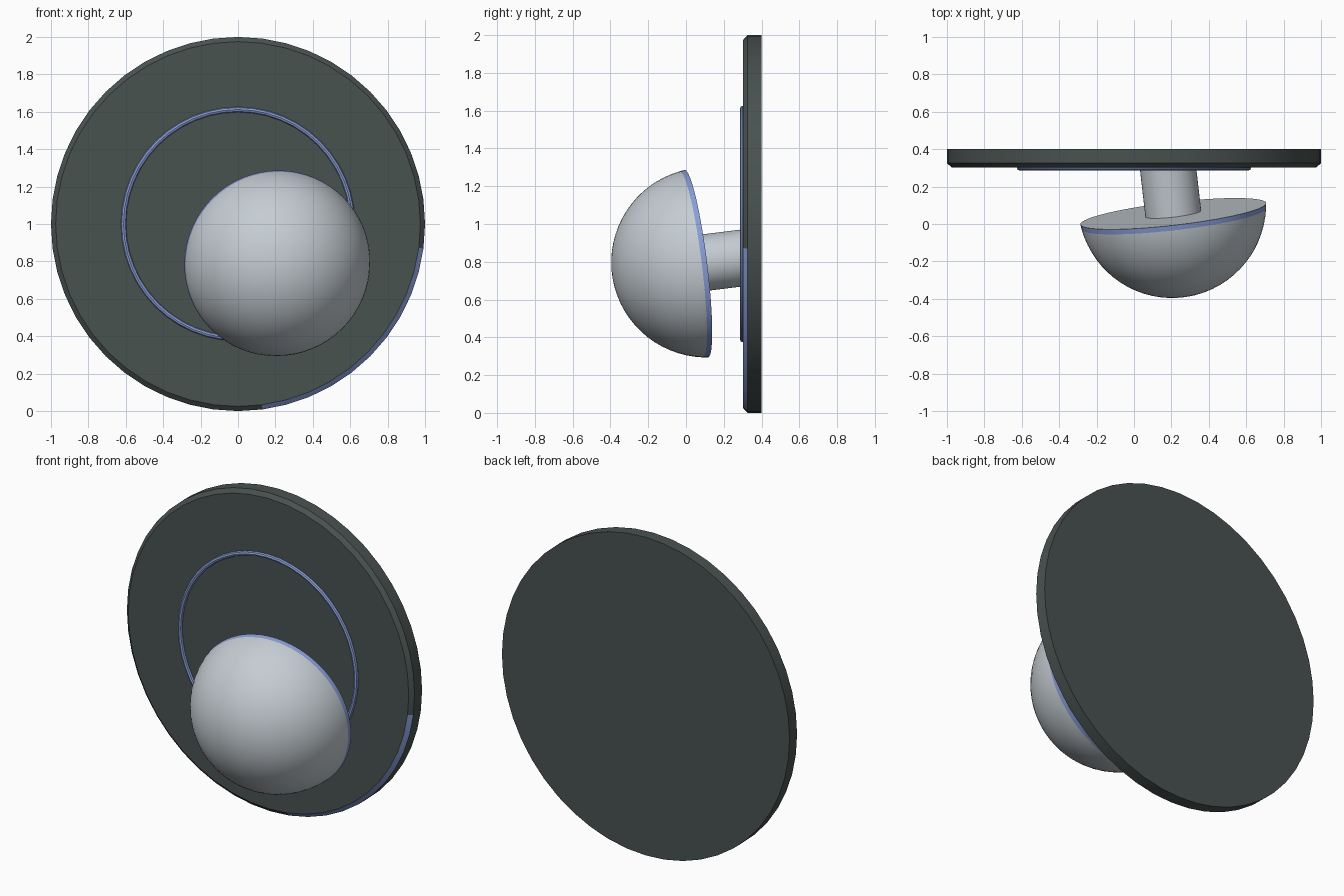
import bpy
import bmesh
from math import sin, cos, asin, pi
from mathutils import Vector

if "Cube" in bpy.data.objects:
    bpy.data.objects.remove(bpy.data.objects["Cube"])


def material(name, color):
    m = bpy.data.materials.new(name)
    m.use_nodes = True
    m.diffuse_color = (*color, 1)
    bsdf = m.node_tree.nodes["Principled BSDF"]
    bsdf.inputs["Base Color"].default_value = (*color, 1)
    bsdf.inputs["Roughness"].default_value = 0.6
    return m


dark = material("dark slate", (0.066, 0.085, 0.081))
grey = material("light grey", (0.56, 0.61, 0.65))
blue = material("soft blue", (0.25, 0.34, 0.67))


def lathe(name, profile, center, axis, steps, mats, accent=None, closed=False):
    """Revolve (radius, height) points about an axis; accent faces use the second material."""
    bm = bmesh.new()
    verts = [bm.verts.new((r, 0, h)) for r, h in profile]
    pairs = list(zip(verts, verts[1:]))
    if closed:
        pairs.append((verts[-1], verts[0]))
    for a, b in pairs:
        bm.edges.new((a, b))
    bmesh.ops.spin(bm, geom=bm.verts[:] + bm.edges[:], cent=(0, 0, 0),
                   axis=(0, 0, 1), angle=2 * pi, steps=steps)
    bmesh.ops.remove_doubles(bm, verts=bm.verts[:], dist=0.0001)
    bmesh.ops.recalc_face_normals(bm, faces=bm.faces[:])
    rot = Vector(axis).to_track_quat("Z", "Y").to_matrix().to_4x4()
    bmesh.ops.transform(bm, matrix=rot, verts=bm.verts[:])
    normal = Vector(axis).normalized()
    for f in bm.faces:
        c = f.calc_center_median()
        if accent and accent(c, c.dot(normal)):
            f.material_index = 1
    mesh = bpy.data.meshes.new(name)
    bm.to_mesh(mesh)
    bm.free()
    for m in mats:
        mesh.materials.append(m)
    ob = bpy.data.objects.new(name, mesh)
    ob.location = center
    bpy.context.collection.objects.link(ob)
    bpy.ops.object.select_all(action="DESELECT")
    ob.select_set(True)
    bpy.context.view_layer.objects.active = ob
    bpy.ops.object.shade_smooth_by_angle(angle=0.5)
    return ob


FRONT = (0, -1, 0)

# Wall plate with a bevelled front edge, one quarter of the bevel in blue
lathe("back_plate", [(0, 0), (1, 0), (1, 0.075), (0.975, 0.097), (0, 0.097)],
      (0, 0.4, 1), FRONT, 48, [dark, blue],
      lambda c, h: 0.076 < h < 0.096 and c.x > 0.15 and c.z < -0.15)

# Thin raised ring on the plate
ring = [(0.612 + 0.014 * cos(i * pi / 4), 0.014 * sin(i * pi / 4)) for i in range(8)]
lathe("accent_ring", ring, (0, 0.3, 1), FRONT, 48, [blue], closed=True)

# Tilted dome: a spherical cap with a narrow blue band at its rim
TILT = (0.115, -1, -0.125)
HUB = Vector((0.21, 0.055, 0.79))
R, DROP, BAND = 0.503, 0.053, 0.028
low = asin((DROP + BAND) / R)
cap = [(0, 0), (0.5, 0)]
for i in range(17):
    a = low + (pi / 2 - low) * i / 16
    cap.append((R * cos(a) if i < 16 else 0, R * sin(a) - DROP))
lathe("dome", cap, HUB, TILT, 64, [grey, blue], lambda c, h: 0.002 < h < BAND)

# Stem joining the dome to the plate
lathe("stem", [(0, -0.3), (0.15, -0.3), (0.15, 0.01), (0, 0.01)],
      HUB, TILT, 48, [grey])
